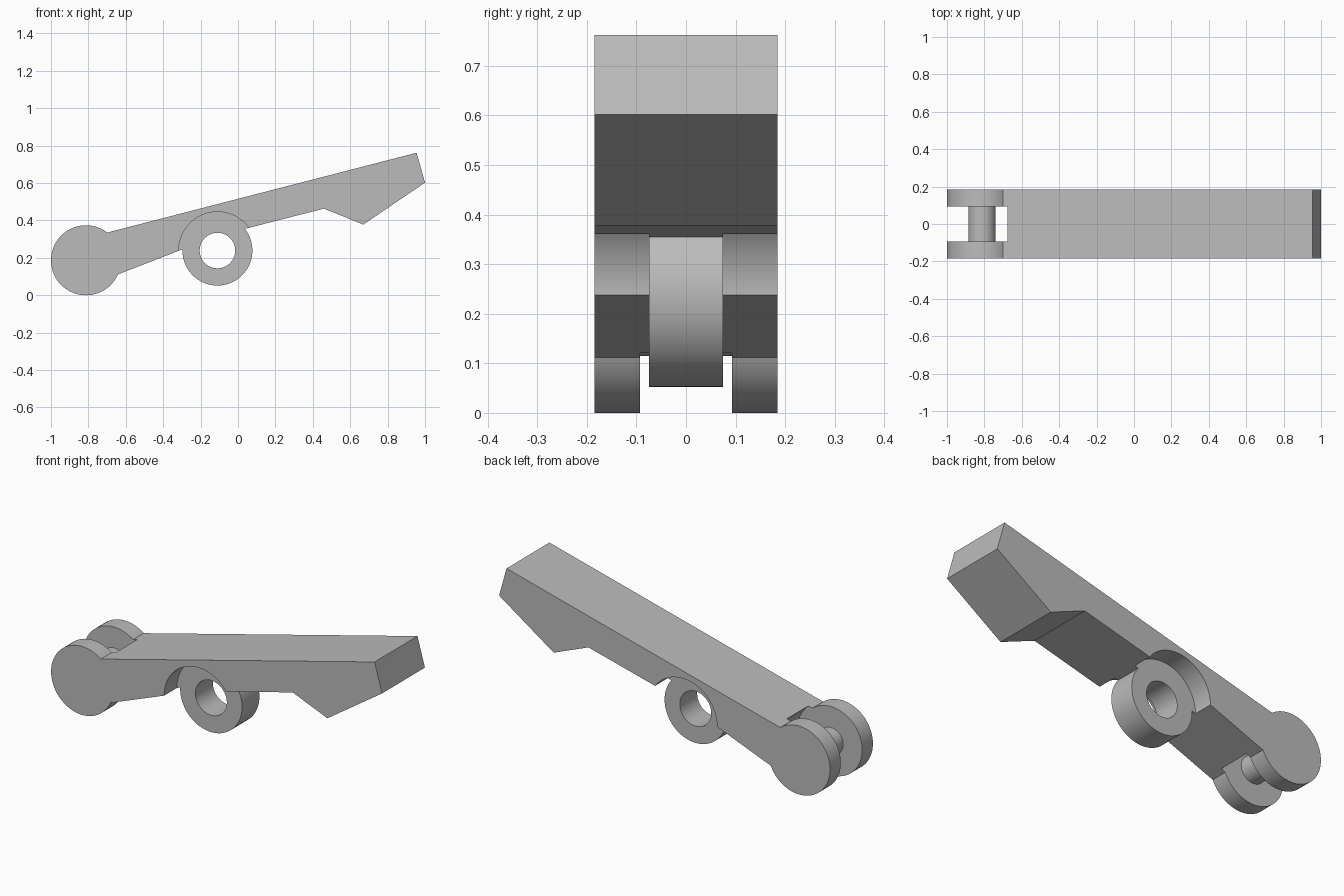
import bpy
import bmesh
import math

cube = bpy.data.objects.get("Cube")
if cube:
    bpy.data.objects.remove(cube, do_unlink=True)

HALF = 0.185          # half width of the arm
END = (-0.813, 0.187)   # pin axis (x, z)
HUB = (-0.11, 0.239)    # hub axis (x, z)

grey = bpy.data.materials.new("plain grey")
grey.use_nodes = True
grey.diffuse_color = (0.5, 0.5, 0.5, 1)
grey.node_tree.nodes["Principled BSDF"].inputs["Base Color"].default_value = (0.5, 0.5, 0.5, 1)


def prism(name, points, y0, y1):
    """Extrude an (x, z) outline from y0 to y1."""
    bm = bmesh.new()
    face = bm.faces.new([bm.verts.new((x, y0, z)) for x, z in points])
    side = bmesh.ops.extrude_face_region(bm, geom=[face])["geom"]
    moved = [v for v in side if isinstance(v, bmesh.types.BMVert)]
    bmesh.ops.translate(bm, verts=moved, vec=(0, y1 - y0, 0))
    bmesh.ops.recalc_face_normals(bm, faces=bm.faces)
    mesh = bpy.data.meshes.new(name)
    bm.to_mesh(mesh)
    bm.free()
    mesh.materials.append(grey)
    obj = bpy.data.objects.new(name, mesh)
    bpy.context.collection.objects.link(obj)
    return obj


def disc(name, centre, radius, y0, y1, sides=96):
    angles = [2 * math.pi * i / sides for i in range(sides)]
    return prism(name, [(centre[0] + radius * math.cos(a),
                         centre[1] + radius * math.sin(a)) for a in angles], y0, y1)


def combine(target, tool, operation):
    """Apply a boolean and discard the tool."""
    mod = target.modifiers.new(operation, "BOOLEAN")
    mod.operation = operation
    mod.solver = "EXACT"
    mod.object = tool
    bpy.ops.object.select_all(action="DESELECT")
    bpy.context.view_layer.objects.active = target
    target.select_set(True)
    bpy.ops.object.modifier_apply(modifier=mod.name)
    bpy.data.objects.remove(tool, do_unlink=True)


# Arm with a hooked tip
arm = prism("lever_arm", [(-0.813, 0.306), (0.955, 0.762), (1, 0.602), (0.67, 0.378),
                          (0.46, 0.463), (-0.11, 0.318), (-0.813, 0.045)], -HALF, HALF)

# Rounded fork end
combine(arm, disc("fork_end", END, 0.187, -HALF, HALF), "UNION")
combine(arm, disc("fork_slot", END, 0.207, -0.0925, 0.0925), "DIFFERENCE")
combine(arm, disc("fork_pin", END, 0.0725, -0.14, 0.14), "UNION")

# Pivot hub, relieved on both sides and bored through
combine(arm, disc("pivot_hub", HUB, 0.187, -0.1, 0.1), "UNION")
for s in (-1, 1):
    combine(arm, disc("hub_relief", HUB, 0.207, s * 0.075, s * 0.3), "DIFFERENCE")
combine(arm, disc("hub_bore", HUB, 0.095, -0.3, 0.3), "DIFFERENCE")

# Smooth the round surfaces, keep the edges sharp
arm.select_set(True)
bpy.context.view_layer.objects.active = arm
bpy.ops.object.shade_smooth_by_angle(angle=math.radians(20))
